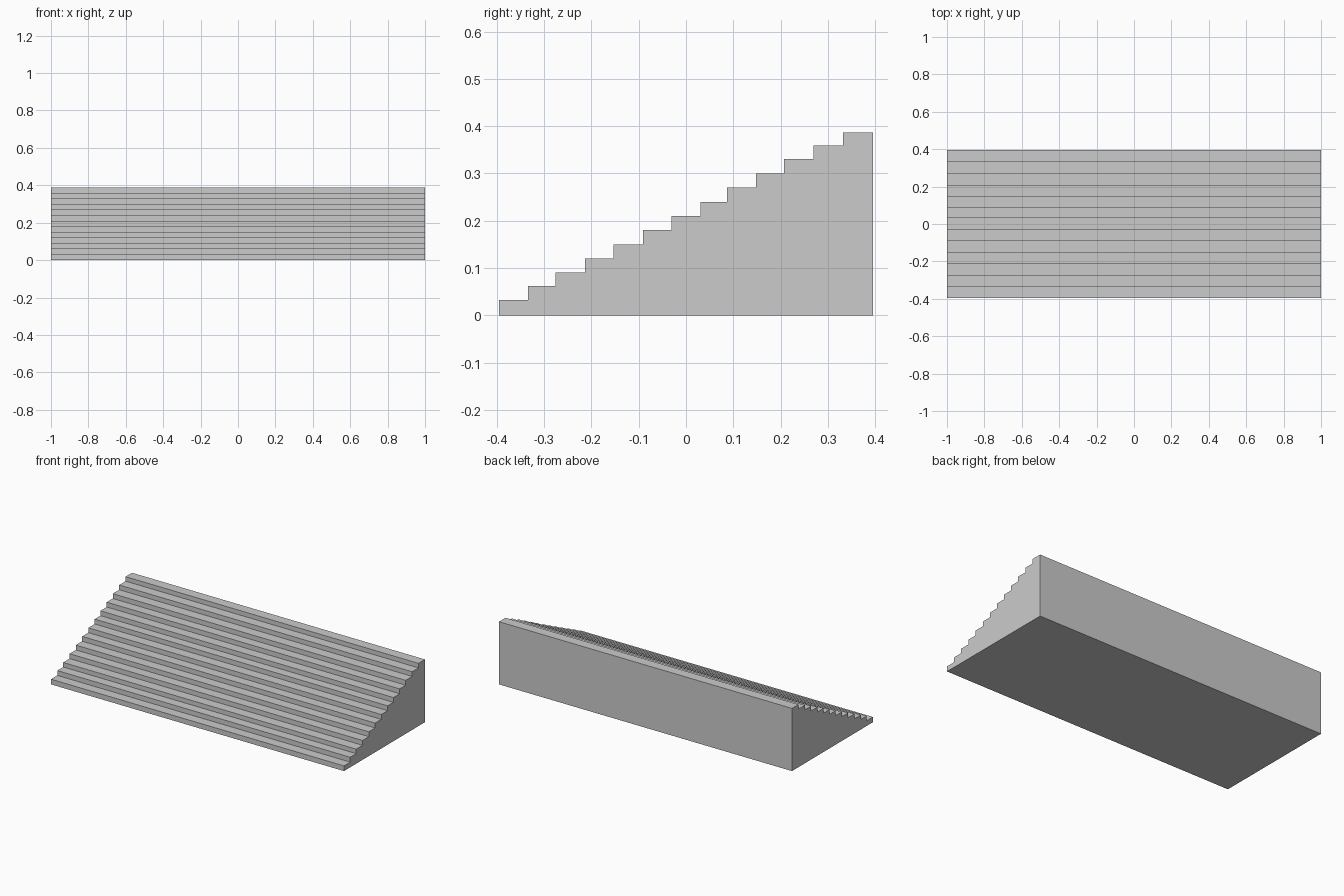
import bpy, bmesh

if "Cube" in bpy.data.objects:
    bpy.data.objects.remove(bpy.data.objects["Cube"])

# Front edge of each riser (y), the back wall, and the tread heights (z)
edges = [-0.395, -0.334, -0.276, -0.214, -0.153, -0.091, -0.031,
         0.031, 0.087, 0.148, 0.207, 0.27, 0.332, 0.395]
heights = [0.032, 0.062, 0.09, 0.12, 0.15, 0.18, 0.21,
           0.24, 0.27, 0.30, 0.33, 0.359, 0.387]

# Stepped side profile
profile = [(edges[0], 0)]
for front, back, z in zip(edges, edges[1:], heights):
    profile += [(front, z), (back, z)]
profile.append((edges[-1], 0))

# Extrude the profile across the full width
bm = bmesh.new()
side = bm.faces.new([bm.verts.new((-1, y, z)) for y, z in profile])
ext = bmesh.ops.extrude_face_region(bm, geom=[side], use_keep_orig=True)
new_verts = [g for g in ext["geom"] if isinstance(g, bmesh.types.BMVert)]
bmesh.ops.translate(bm, verts=new_verts, vec=(2, 0, 0))
bmesh.ops.recalc_face_normals(bm, faces=bm.faces)

mesh = bpy.data.meshes.new("staircase")
bm.to_mesh(mesh)
bm.free()
bpy.context.collection.objects.link(bpy.data.objects.new("staircase", mesh))
